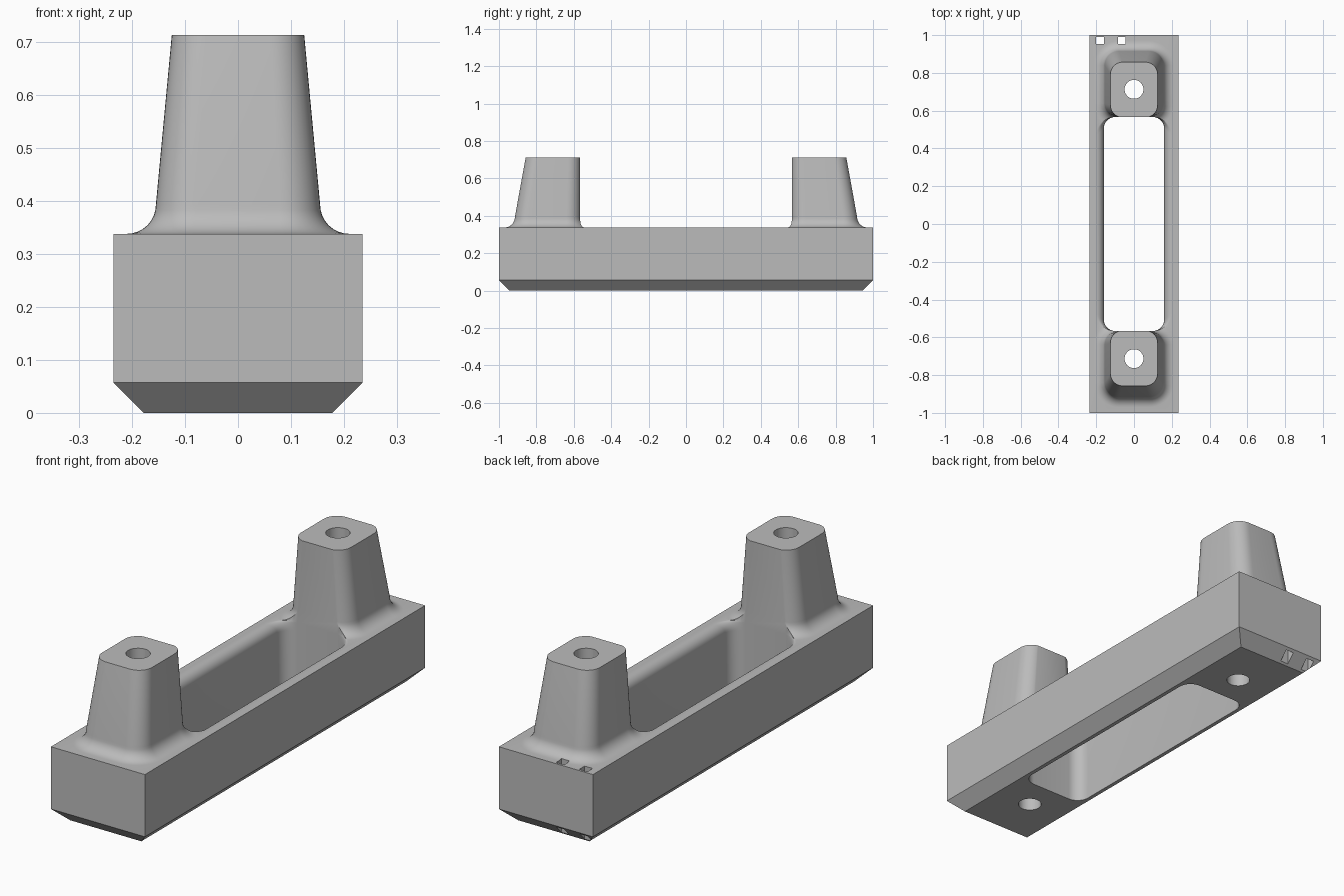
import bpy, bmesh, math

cube = bpy.data.objects.get("Cube")
if cube:
    bpy.data.objects.remove(cube, do_unlink=True)

grey = bpy.data.materials.new("plain grey")
grey.use_nodes = True
GREY = (0.5, 0.5, 0.5, 1)
grey.diffuse_color = GREY
grey.node_tree.nodes["Principled BSDF"].inputs["Base Color"].default_value = GREY

TOP, POST_TOP, END = 0.338, 0.713, 0.566


def outline(hx, y0, y1, r, steps):
    """Rounded rectangle, counter-clockwise; sharp when r is zero."""
    pts = []
    corners = ((hx - r, y1 - r), (r - hx, y1 - r), (r - hx, y0 + r), (hx - r, y0 + r))
    for q, (cx, cy) in enumerate(corners):
        for i in range(steps + 1 if r else 1):
            a = math.pi / 2 * (q + i / steps)
            pts.append((cx + r * math.cos(a), cy + r * math.sin(a)))
    return pts


def loft(name, rings, steps=10):
    """Closed solid through rings of (half width, y0, y1, radius, z)."""
    bm = bmesh.new()
    loops = [[bm.verts.new((x, y, z)) for x, y in outline(hx, y0, y1, r, steps)]
             for hx, y0, y1, r, z in rings]
    n = len(loops[0])
    for a, b in zip(loops, loops[1:]):
        for i in range(n):
            j = (i + 1) % n
            bm.faces.new((a[i], a[j], b[j], b[i]))
    bm.faces.new(loops[0][::-1])
    bm.faces.new(loops[-1])
    bmesh.ops.recalc_face_normals(bm, faces=bm.faces)
    mesh = bpy.data.meshes.new(name)
    bm.to_mesh(mesh)
    bm.free()
    mesh.materials.append(grey)
    ob = bpy.data.objects.new(name, mesh)
    bpy.context.collection.objects.link(ob)
    return ob


def combine(target, tool, operation):
    """Apply a boolean and remove the tool."""
    bpy.context.view_layer.objects.active = target
    mod = target.modifiers.new("combine", "BOOLEAN")
    mod.operation, mod.solver, mod.object = operation, "EXACT", tool
    bpy.ops.object.modifier_apply(modifier=mod.name)
    bpy.data.objects.remove(tool, do_unlink=True)


# Base block with a chamfered underside
base = loft("base_block", [(0.178, -0.944, 0.944, 0, 0),
                           (0.235, -1, 1, 0, 0.057),
                           (0.235, -1, 1, 0, TOP)])

# Tapered posts with a flared foot
FILLET = 0.055
for side in (-1, 1):
    rings = [(0.21, 0.51, 0.97, 0.12, TOP - 0.03)]
    for i in range(9):
        a = math.pi / 2 * i / 8
        f = FILLET * (1 - math.sin(a))
        rings.append((0.155 + f, 0.564 - f, 0.915 + f, 0.075 + f,
                      TOP + FILLET * (1 - math.cos(a))))
    rings.append((0.125, 0.564, 0.857, 0.065, POST_TOP))
    post = loft("post", [(hx, *sorted((side * y0, side * y1)), r, z)
                         for hx, y0, y1, r, z in rings])
    combine(base, post, "UNION")

# Long slot with rounded upper lips
LIP = 0.042
rings = [(0.16, -END, END, 0.06, -0.1)]
for i in range(9):
    a = math.pi / 2 * i / 8
    f = LIP * (1 - math.cos(a))
    rings.append((0.16 + f, -END, END, 0.06 + f, TOP - LIP * (1 - math.sin(a))))
rings.append((0.16 + LIP, -END, END, 0.06 + LIP, 0.9))
combine(base, loft("slot_cutter", rings), "DIFFERENCE")

# Round bores through the posts
for y in (-0.713, 0.713):
    bore = loft("bore_cutter", [(0.05, y - 0.05, y + 0.05, 0.0499, z) for z in (-0.1, 0.9)])
    combine(base, bore, "DIFFERENCE")

# Two small square holes near the back corner
for x in (-0.18, -0.064):
    hole = loft("square_cutter", [(0.02, 0.952, 0.99, 0, z) for z in (-0.1, 0.5)])
    hole.location.x = x
    bpy.context.view_layer.update()
    combine(base, hole, "DIFFERENCE")

base.name = "bracket_body"
bpy.ops.object.select_all(action="DESELECT")
base.select_set(True)
bpy.context.view_layer.objects.active = base
bpy.ops.object.shade_smooth_by_angle(angle=math.radians(30))
